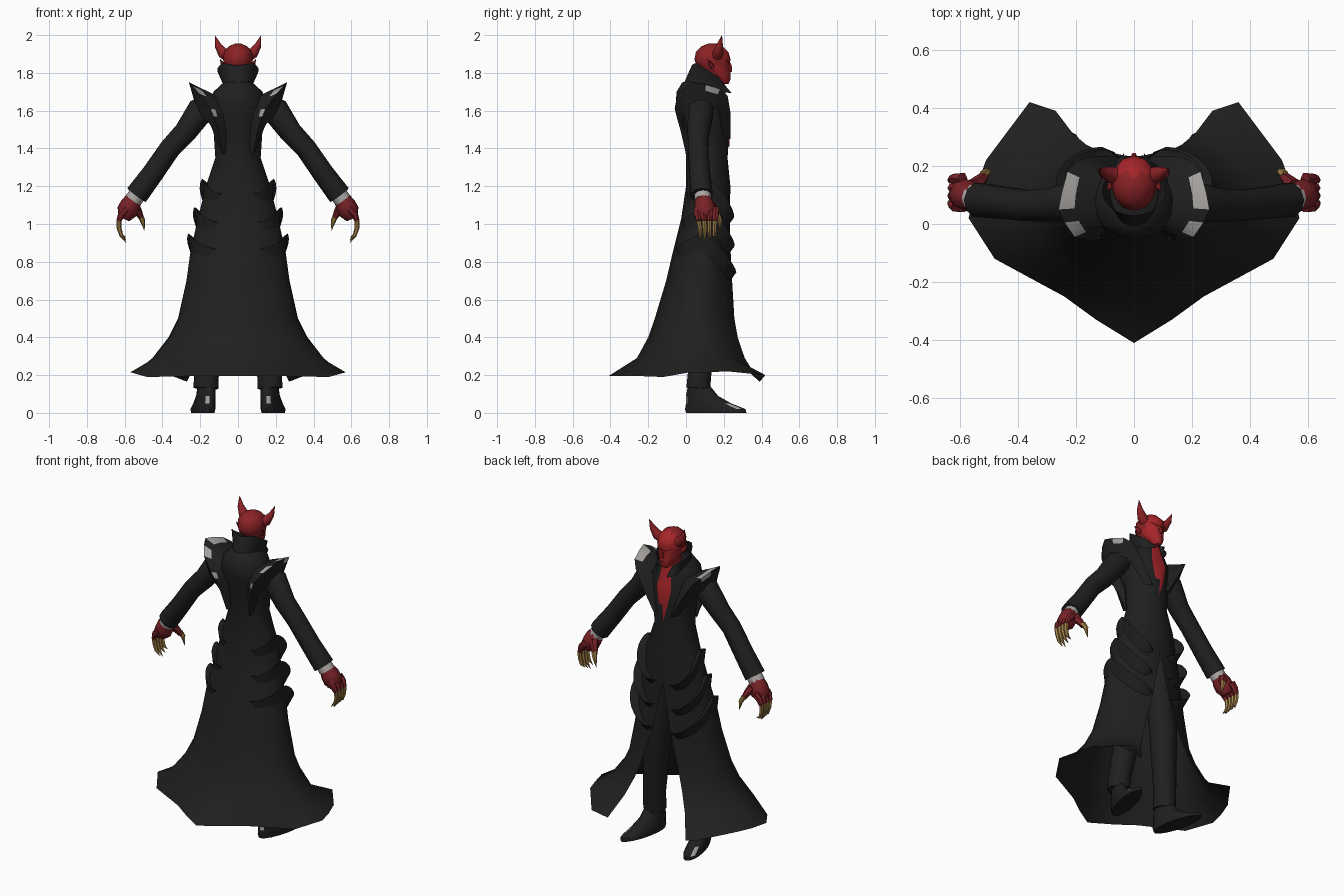
import bpy, bmesh, math
from mathutils import Vector

cube = bpy.data.objects.get("Cube")
if cube:
    bpy.data.objects.remove(cube, do_unlink=True)


def material(name, rgb):
    m = bpy.data.materials.new(name)
    m.use_nodes = True
    col = (*rgb, 1)
    m.diffuse_color = col
    m.node_tree.nodes["Principled BSDF"].inputs["Base Color"].default_value = col
    return m


BLACK = material("black cloth", (0.014, 0.014, 0.014))
FACE_RED = material("bright red face", (0.38, 0.018, 0.022))
RED = material("red skin", (0.26, 0.016, 0.019))
DARK_RED = material("dark red hands", (0.19, 0.016, 0.02))
GREY = material("pale grey", (0.4, 0.385, 0.37))
GOLD = material("gold claws", (0.36, 0.22, 0.065))


def grid(name, rows, mats, closed=False, caps=False, mirror=False, rule=None, angle=45):
    """Skin a list of equally long point rows."""
    bm = bmesh.new()
    vs = [[bm.verts.new(p) for p in row] for row in rows]
    n = len(rows[0])
    for i in range(len(rows) - 1):
        for j in range(n if closed else n - 1):
            k = (j + 1) % n
            f = bm.faces.new((vs[i][j], vs[i][k], vs[i + 1][k], vs[i + 1][j]))
            if rule:
                f.material_index = rule(i, j, f.calc_center_median())
    if caps:
        bm.faces.new(vs[0])
        bm.faces.new(vs[-1])
    bmesh.ops.remove_doubles(bm, verts=bm.verts, dist=0.0005)
    bmesh.ops.recalc_face_normals(bm, faces=bm.faces)
    me = bpy.data.meshes.new(name)
    bm.to_mesh(me)
    bm.free()
    for m in mats:
        me.materials.append(m)
    ob = bpy.data.objects.new(name, me)
    bpy.context.collection.objects.link(ob)
    bpy.ops.object.select_all(action="DESELECT")
    ob.select_set(True)
    bpy.context.view_layer.objects.active = ob
    bpy.ops.object.shade_smooth_by_angle(angle=math.radians(angle))
    if mirror:
        ob.modifiers.new("Mirror", "MIRROR").merge_threshold = 0.002
    return ob


def tube(name, pts, radii, mat, n=8, mirror=True):
    """Tapering round limb along a path."""
    pts = [Vector(p) for p in pts]
    rows = []
    for i, p in enumerate(pts):
        t = (pts[min(i + 1, len(pts) - 1)] - pts[max(i - 1, 0)]).normalized()
        u = t.cross(Vector((0, 1, 0))).normalized()
        v = t.cross(u)
        rows.append([p + radii[i] * (u * math.cos(a) + v * math.sin(a))
                     for a in (math.tau * j / n for j in range(n))])
    return grid(name, rows, [mat], closed=True, caps=True, mirror=mirror)


def oval(z, w, y0, y1, n=12):
    return [Vector((w * math.cos(a), (y0 + y1) / 2 + (y1 - y0) / 2 * math.sin(a), z))
            for a in (math.tau * j / n for j in range(n))]


def blend(row_a, row_b, t):
    return [Vector(p).lerp(Vector(q), t) for p, q in zip(row_a, row_b)]


# Coat profile: height, half width, back y, front y, half gap of the front slit
COAT = [(1.76, .03, .06, .15, 0), (1.75, .075, -.02, .19, 0), (1.70, .13, -.05, .2, 0),
        (1.62, .155, -.055, .22, 0), (1.5, .13, -.01, .23, 0), (1.35, .12, 0, .22, 0),
        (1.2, .17, 0, .235, 0), (1.03, .212, -.025, .232, 0), (.85, .253, -.07, .238, .035),
        (.7, .275, -.105, .25, .07), (.5, .32, -.165, .275, .13), (.4, .37, -.2, .3, .165),
        (.29, .455, -.26, .345, .21)]
HEM = [(0, -.41, .195), (.13, -.33, .195), (.24, -.25, .195), (.48, -.12, .19), (.57, .02, .215),
       (.545, .12, .215), (.51, .22, .22), (.36, .42, .2), (.27, .39, .165)]


def coat_point(z, a, off=0.0):
    for hi, lo in zip(COAT, COAT[1:]):
        if z >= lo[0]:
            break
    t = (z - lo[0]) / (hi[0] - lo[0])
    w, b, f = (lo[k] + t * (hi[k] - lo[k]) for k in (1, 2, 3))
    return Vector(((w + off) * math.cos(a),
                   (b + f) / 2 + ((f - b) / 2 + off) * math.sin(a), z))


rows = []
for z, w, b, f, gap in COAT:
    end = math.acos(gap / w)
    cols = len(HEM) - 1
    rows.append([coat_point(z, -math.pi / 2 + (end + math.pi / 2) * j / cols) for j in range(cols + 1)])
grid("coat", rows + [HEM], [BLACK], mirror=True, angle=60)

# Curved fins wrapping each hip, standing out most near the front
for k, side_z in enumerate((.95, 1.09, 1.24)):
    rows = [[], [], []]
    for i in range(19):
        t = i / 18
        a = math.radians(76 - 138 * t)
        drop = .23 if a > 0 else .1
        z = side_z - drop * math.sin(abs(a)) ** 1.5
        s = math.sin(math.pi * t) ** .45 if 0 < i < 18 else 0
        out = .027 + .04 * max(0, math.sin(a))
        rows[0].append(coat_point(z - .09 * s, a))
        rows[1].append(coat_point(z, a, .005 + out * s))
        rows[2].append(coat_point(z - .025 * s, a, -.005))
    grid(f"hip_fin_{k + 1}", rows, [BLACK], mirror=True, angle=40)

# Flared shoulder lapels: base on the coat, raised lip, outer underside
base = [(.05, .22, 1.45), (.09, .19, 1.6), (.11, .17, 1.67), (.12, .13, 1.68), (.12, .1, 1.68),
        (.115, .06, 1.68), (.11, .02, 1.67), (.1, 0, 1.65), (.08, -.015, 1.6), (.075, -.01, 1.57),
        (.065, .005, 1.5), (.06, .025, 1.37)]
lip = [(.06, .235, 1.45), (.14, .235, 1.59), (.195, .22, 1.68), (.23, .18, 1.715), (.25, .105, 1.738),
       (.26, .05, 1.75), (.24, .005, 1.73), (.205, -.045, 1.69), (.145, -.06, 1.61), (.13, -.05, 1.57),
       (.105, -.03, 1.5), (.08, 0, 1.37)]
under = [(.09, .2, 1.45), (.15, .18, 1.55), (.19, .17, 1.6), (.215, .14, 1.62), (.222, .1, 1.63),
         (.225, .06, 1.63), (.215, .02, 1.61), (.195, -.01, 1.58), (.15, -.02, 1.53), (.14, -.01, 1.51),
         (.12, .01, 1.46), (.085, .025, 1.37)]
GREY_PATCHES = {(1, 3), (1, 4), (1, 6), (1, 8), (2, 3)}
grid("shoulder_lapel", [base, blend(base, lip, .62), lip, blend(lip, under, .3), under],
     [BLACK, GREY], mirror=True, angle=40, rule=lambda i, j, c: int((i, j) in GREY_PATCHES))

# Standing collar, falling away to an open front
rows = [[], [], []]
for j in range(11):
    t = j / 10
    a = math.radians(-90 + 156 * t)
    fall = max(0, t - .3) * .14
    top = 1.838 + .015 * min(1, t / .3)
    for row, z, w, d in zip(rows, (1.71, 1.77, top), (.085, .083, .11), (.14, .115, .085)):
        row.append((w * math.cos(a), .115 + d * math.sin(a), z - fall * (z - 1.68) / .17))
grid("collar", rows, [BLACK], mirror=True)

# Bare chest, neck and head
chest = []
for z, w in ((1.75, .03), (1.7, .034), (1.61, .05), (1.55, .04), (1.41, .001)):
    y = coat_point(z, math.pi / 2).y + .007
    chest.append([(-w, y - .008, z), (0, y, z), (w, y - .008, z)])
grid("chest", chest, [FACE_RED])
tube("neck", [(0, .13, 1.66), (0, .14, 1.74), (0, .15, 1.82)], [.06, .058, .055], RED, 10, False)
HEAD = [(1.74, .02, .18, .225), (1.765, .042, .14, .235), (1.8, .06, .09, .235),
        (1.84, .073, .055, .228), (1.87, .079, .045, .236), (1.91, .074, .052, .225),
        (1.94, .05, .08, .195), (1.956, .015, .12, .16)]
grid("head", [oval(*h) for h in HEAD], [RED, FACE_RED], closed=True, caps=True,
     rule=lambda i, j, c: int(c.y > .17))
tube("nose", [(0, .225, 1.865), (0, .236, 1.83), (0, .234, 1.805)], [.006, .01, .01], FACE_RED, 6, False)
tube("brow", [(.008, .226, 1.855), (.035, .216, 1.865), (.062, .188, 1.875)], [.008, .009, .005], FACE_RED, 6)
tube("mouth", [(0, .233, 1.783), (.018, .226, 1.78)], [.004, .002], DARK_RED, 6)
tube("ear", [(.068, .14, 1.83), (.082, .13, 1.845), (.094, .115, 1.872)], [.014, .012, .001], RED, 6)
tube("horn", [(.045, .16, 1.885), (.08, .17, 1.905), (.106, .178, 1.945), (.122, .19, 1.998)],
     [.03, .029, .018, .001], RED)

# Arms, wrists and clawed hands
tube("sleeve", [(.13, .08, 1.64), (.2, .078, 1.6), (.28, .066, 1.485), (.36, .063, 1.4),
                (.45, .073, 1.27), (.537, .083, 1.153)],
     [.06, .072, .06, .056, .057, .061], BLACK, 10)
tube("wrist", [(.51, .085, 1.19), (.555, .09, 1.125)], [.043, .047], GREY, 10)
tube("palm", [(.55, .09, 1.138), (.57, .097, 1.1), (.588, .102, 1.065), (.605, .105, 1.03)],
     [.042, .054, .055, .033], DARK_RED)
for k in range(4):
    y0, y1 = .06 + .032 * k, .075 + .025 * k
    knuckle, reach = (.63, (y0 + y1) / 2, 1.018), .9 + .014 * abs(k - 1)
    tube(f"finger_{k + 1}", [(.59, y0, 1.08), (.617, y0, 1.052), knuckle], [.022, .019, .014], DARK_RED, 6)
    tube(f"claw_{k + 1}", [knuckle, (.63, y1, .98), (.618, y1, .94), (.592, y1, reach)],
         [.013, .013, .01, .001], GOLD, 6)
tube("thumb", [(.55, .13, 1.1), (.525, .155, 1.06), (.514, .165, 1.035)], [.028, .02, .014], DARK_RED, 6)
tube("thumb_claw", [(.52, .168, 1.05), (.506, .18, 1.02), (.495, .18, .965)], [.016, .014, .001], GOLD, 6)

# Trousers and pointed shoes
tube("trouser_leg", [(.075, .11, 1.02), (.115, .12, .6), (.165, .075, .24), (.17, .065, .13)],
     [.08, .08, .065, .066], BLACK, 10)
SHOE = [(0, .052, 0, .32), (.02, .057, -.005, .315), (.05, .053, 0, .24), (.09, .048, 0, .17),
        (.14, .045, .01, .13)]
shoe = [[p + Vector((.165 + .22 * (p.y - .06), 0, 0)) for p in oval(*s, n=16)] for s in SHOE]
grid("shoe", shoe, [BLACK, GREY], closed=True, caps=True, mirror=True,
     rule=lambda i, j, c: int((i, j) in {(1, 2), (2, 12)}))
